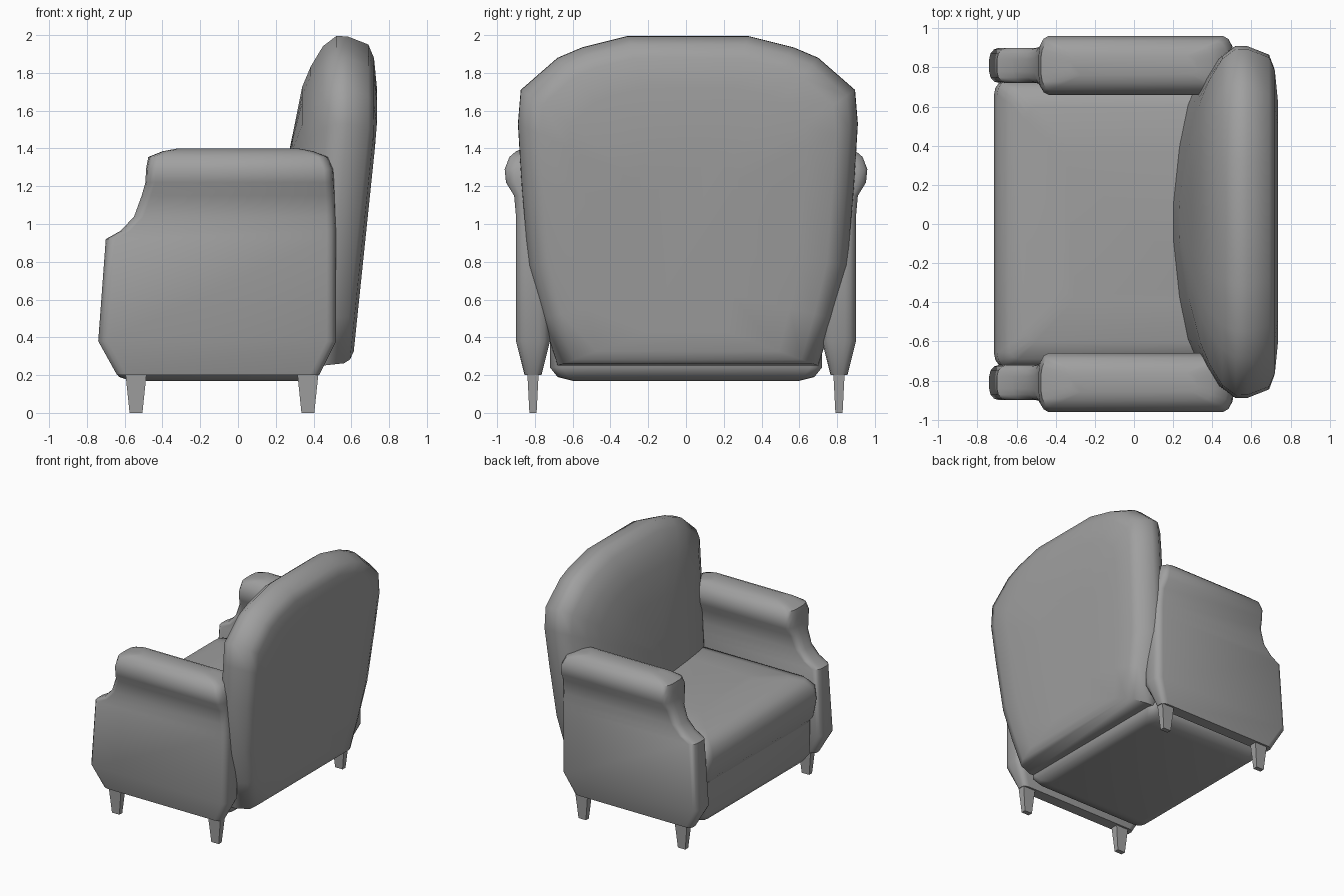
import bpy
import bmesh
import math

if "Cube" in bpy.data.objects:
    bpy.data.objects.remove(bpy.data.objects["Cube"])

GREY = (0.35, 0.35, 0.35, 1.0)
fabric = bpy.data.materials.new("plain_grey")
fabric.use_nodes = True
fabric.diffuse_color = GREY
fabric.node_tree.nodes["Principled BSDF"].inputs["Base Color"].default_value = GREY


def loft(name, rings, angle=50):
    """Skin a stack of equal-length rings and cap both ends."""
    bm = bmesh.new()
    loops = [[bm.verts.new(p) for p in ring] for ring in rings]
    for a, b in zip(loops, loops[1:]):
        for i in range(len(a)):
            j = (i + 1) % len(a)
            bm.faces.new((a[i], a[j], b[j], b[i]))
    bm.faces.new(loops[0])
    bm.faces.new(loops[-1])
    bmesh.ops.recalc_face_normals(bm, faces=bm.faces)
    mesh = bpy.data.meshes.new(name)
    bm.to_mesh(mesh)
    bm.free()
    mesh.materials.append(fabric)
    obj = bpy.data.objects.new(name, mesh)
    bpy.context.collection.objects.link(obj)
    bpy.ops.object.select_all(action="DESELECT")
    obj.select_set(True)
    bpy.context.view_layer.objects.active = obj
    bpy.ops.object.shade_smooth_by_angle(angle=math.radians(angle))
    return obj


def rounded_ring(z, x0, x1, half, rx, ry, yc=0.0, steps=3):
    """Horizontal rounded rectangle from x0 to x1, centred on yc."""
    cx, hx = (x0 + x1) / 2, (x1 - x0) / 2
    ring = []
    for q, (sx, sy) in enumerate(((1, 1), (-1, 1), (-1, -1), (1, -1))):
        for k in range(steps + 1):
            a = (q + k / steps) * math.pi / 2
            ring.append((cx + sx * (hx - rx) + rx * math.cos(a),
                         yc + sy * (half - ry) + ry * math.sin(a), z))
    return ring


# Arms: narrow panels with a stepped front and a padded roll on top
# (height, front, back, half thickness)
arm_levels = [
    (0.20, -0.64, 0.43, 0.045), (0.38, -0.74, 0.52, 0.09),
    (0.92, -0.70, 0.52, 0.09), (0.965, -0.62, 0.52, 0.09),
    (1.04, -0.55, 0.518, 0.09), (1.15, -0.51, 0.515, 0.10),
    (1.22, -0.49, 0.51, 0.143), (1.29, -0.487, 0.505, 0.15),
    (1.355, -0.475, 0.475, 0.125), (1.385, -0.40, 0.40, 0.09),
    (1.40, -0.32, 0.32, 0.05),
]
for side, sy in (("left", 1), ("right", -1)):
    loft(side + "_arm", [rounded_ring(z, a, b, h, 0.05, h * 0.65, sy * 0.81)
                         for z, a, b, h in arm_levels])
    # Tapered legs
    for place, x in (("front", -0.54), ("back", 0.37)):
        leg = []
        for z, hx, hy in ((0.0, 0.034, 0.019), (0.21, 0.056, 0.03)):
            leg.append([(x + u * hx, sy * 0.81 + v * hy, z)
                        for u, v in ((1, 1), (-1, 1), (-1, -1), (1, -1))])
        loft(f"{place}_{side}_leg", leg, 30)

# Seat base under the cushion
base_levels = [(0.17, -0.57, 0.34, 0.60), (0.19, -0.63, 0.39, 0.68),
               (0.24, -0.66, 0.42, 0.72), (0.52, -0.66, 0.42, 0.72)]
loft("seat_base", [rounded_ring(z, a, b, h, 0.06, 0.06)
                   for z, a, b, h in base_levels])

# Plump seat cushion with a rolled front edge
cushion_levels = [
    (0.48, -0.64, 0.40, 0.68), (0.55, -0.69, 0.42, 0.72),
    (0.70, -0.715, 0.43, 0.73), (0.80, -0.70, 0.43, 0.73),
    (0.86, -0.64, 0.42, 0.69), (0.885, -0.55, 0.40, 0.60),
    (0.90, -0.35, 0.36, 0.38),
]
loft("seat_cushion", [rounded_ring(z, a, b, h, 0.05, 0.07)
                      for z, a, b, h in cushion_levels])

# Backrest: arched outline, bulging forward, leaning back
half_outline = [(0.69, 0.25), (0.77, 0.50), (0.845, 0.78), (0.88, 1.20),
                (0.90, 1.53), (0.885, 1.71), (0.69, 1.88), (0.56, 1.935),
                (0.32, 1.995)]
outline = half_outline + [(-y, z) for y, z in reversed(half_outline)]
MID_Z = 1.1


def back_ring(x, scale):
    ring = []
    for y, z in outline:
        s = scale if z > MID_Z else 1 - (1 - scale) * 0.3
        zz = MID_Z + (z - MID_Z) * s
        lean = -0.13 * max(0.0, 1.5 - zz) / 1.25
        ring.append((x + lean, y * scale + 0.01, zz))
    return ring


back_sections = [(0.265, 0.12), (0.295, 0.45), (0.34, 0.70), (0.385, 0.82),
                 (0.45, 0.94), (0.52, 1.0), (0.58, 0.998), (0.69, 0.95),
                 (0.72, 0.87), (0.735, 0.70), (0.735, 0.30)]
loft("backrest", [back_ring(x, s) for x, s in back_sections])
